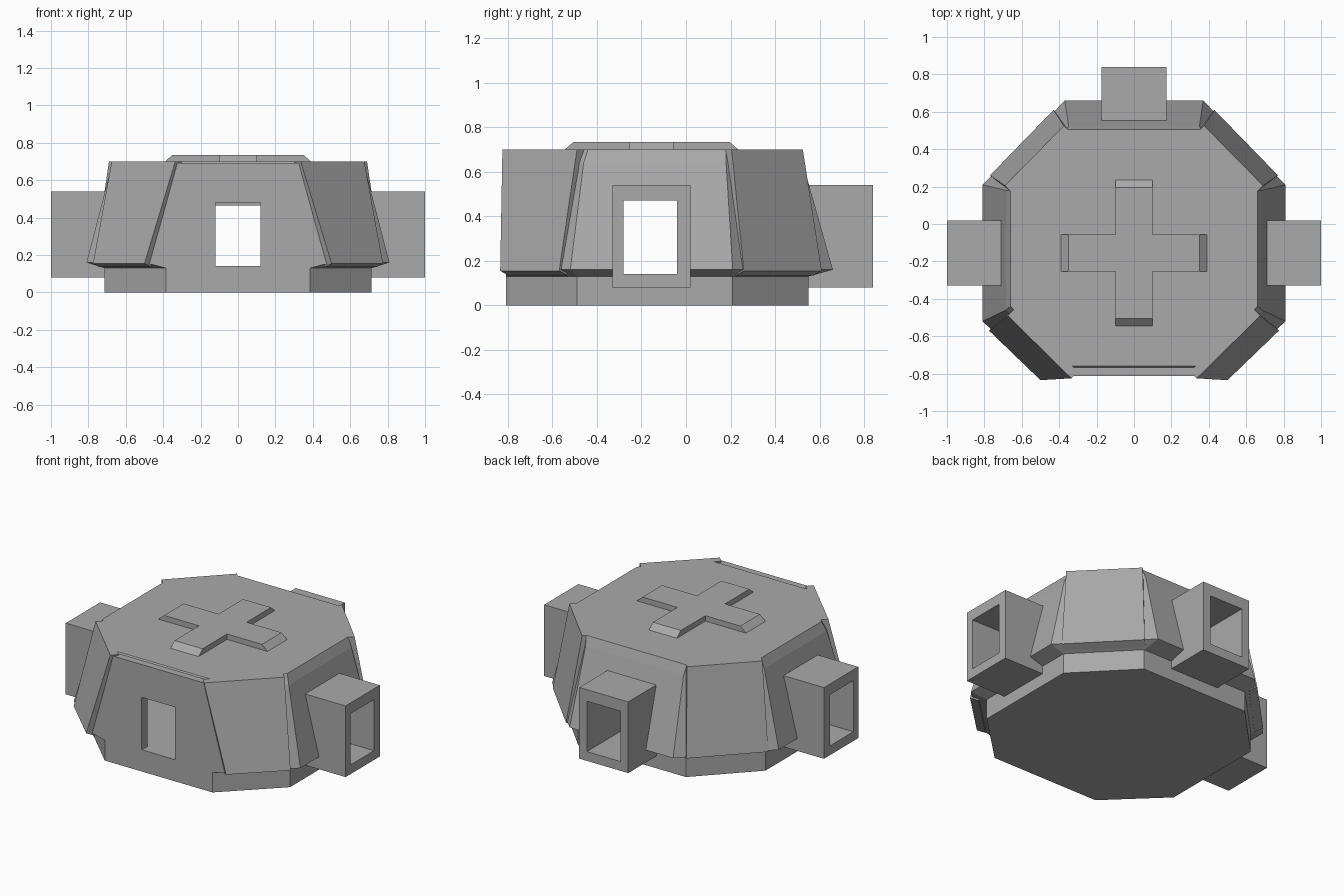
import bpy, bmesh
from mathutils import Vector

cube = bpy.data.objects.get("Cube")
if cube:
    bpy.data.objects.remove(cube, do_unlink=True)

GREY = (0.40, 0.40, 0.40, 1)
mat = bpy.data.materials.new("concrete_grey")
mat.use_nodes = True
mat.diffuse_color = GREY
mat.node_tree.nodes["Principled BSDF"].inputs["Base Color"].default_value = GREY


def loft(name, rings):
    """Closed solid through rings of equal point count."""
    bm = bmesh.new()
    loops = [[bm.verts.new(p) for p in ring] for ring in rings]
    n = len(loops[0])
    for a, b in zip(loops, loops[1:]):
        for i in range(n):
            j = (i + 1) % n
            bm.faces.new((a[i], a[j], b[j], b[i]))
    bm.faces.new(loops[0][::-1])
    bm.faces.new(loops[-1])
    bmesh.ops.recalc_face_normals(bm, faces=bm.faces)
    mesh = bpy.data.meshes.new(name)
    bm.to_mesh(mesh)
    bm.free()
    mesh.materials.append(mat)
    obj = bpy.data.objects.new(name, mesh)
    bpy.context.collection.objects.link(obj)
    return obj


def box(name, x0, x1, y0, y1, z0, z1):
    base = [(x0, y0), (x1, y0), (x1, y1), (x0, y1)]
    return loft(name, [[(x, y, z) for x, y in base] for z in (z0, z1)])


def octagon(z, hx, front, back, front_x, back_x, side_front, side_back):
    half = [(front_x, front), (hx, side_front), (hx, side_back), (back_x, back)]
    pts = half + [(-x, y) for x, y in reversed(half)]
    return [(x, y, z) for x, y in pts]


def cut(obj, cutters):
    for c in cutters:
        mod = obj.modifiers.new("opening", 'BOOLEAN')
        mod.operation = 'DIFFERENCE'
        mod.solver = 'EXACT'
        mod.object = c
    bpy.context.view_layer.update()
    deps = bpy.context.evaluated_depsgraph_get()
    mesh = bpy.data.meshes.new_from_object(obj.evaluated_get(deps))
    obj.modifiers.clear()
    obj.data = mesh


# Main hull: plinth, overhanging sloped walls and chamfered roof
BASE = (0.715, -0.81, 0.55, 0.385, 0.385, -0.49, 0.21)
hull = loft("hull", [
    octagon(0, *BASE),
    octagon(0.13, *BASE),
    octagon(0.16, 0.81, -0.81, 0.66, 0.5, 0.37, -0.52, 0.21),
    octagon(0.64, 0.685, -0.81, 0.525, 0.35, 0.35, -0.46, 0.18),
    octagon(0.70, 0.66, -0.76, 0.505, 0.36, 0.36, -0.44, 0.18),
])

# Upright front wall
front_wall = loft("front_wall", [
    [(s * x, y, z) for s, y in ((-1, -0.812), (1, -0.812), (1, -0.76), (-1, -0.76))]
    for x, z in ((0.5, 0.15), (0.335, 0.692))])

# Entrance tunnels on both sides and the back
tunnels = [
    box("left_tunnel", 0.66, 1.0, -0.33, 0.02, 0.08, 0.54),
    box("right_tunnel", -1.0, -0.66, -0.33, 0.02, 0.08, 0.54),
    box("back_tunnel", -0.175, 0.175, 0.5, 0.84, 0.08, 0.54),
]

# Hollow room, passages and front window
room = loft("room_cutter", [
    octagon(0.14, 0.65, -0.75, 0.49, 0.36, 0.36, -0.45, 0.17),
    octagon(0.64, 0.62, -0.75, 0.46, 0.31, 0.31, -0.42, 0.14)])
side_passage = box("side_cutter", -1.1, 1.1, -0.28, -0.04, 0.14, 0.47)
back_passage = box("back_cutter", -0.12, 0.12, 0, 1, 0.14, 0.465)
window = box("window_cutter", -0.12, 0.12, -1, 0, 0.14, 0.48)
cutters = [room, side_passage, back_passage, window]
cut(hull, cutters)
cut(front_wall, [window])
for t in tunnels[:2]:
    cut(t, [side_passage])
cut(tunnels[2], [back_passage])
for c in cutters:
    bpy.data.objects.remove(c, do_unlink=True)


# Thick sloped armour panels on the four diagonals
def panel(name, side, dy, bottom, top, thick=0.05):
    inward = Vector((-1, -dy, 0)).normalized() * thick
    outer = [Vector((*p, 0.155)) for p in bottom] + [Vector((*p, 0.70)) for p in reversed(top)]
    inner = [p + inward for p in outer]
    for p in inner[:2]:
        p.z = 0.135
    loft(name, [[(side * p.x, p.y, p.z) for p in ring] for ring in (outer, inner)])


for label, side in (("left", 1), ("right", -1)):
    panel(f"front_{label}_panel", side, -1,
          [(0.5, -0.835), (0.775, -0.57)], [(0.335, -0.825), (0.675, -0.49)])
    panel(f"back_{label}_panel", side, 1,
          [(0.43, 0.61), (0.77, 0.26)], [(0.375, 0.525), (0.69, 0.205)])


# Raised cross on the roof with chamfered arm ends
def cross_ring(z, reach, w=0.1, cy=-0.155):
    pts = []
    x, y = 1, 0
    for _ in range(4):
        for along, across in ((reach, -w), (reach, w), (w, w)):
            pts.append((x * along - y * across, cy + y * along + x * across, z))
        x, y = -y, x
    return pts


loft("roof_cross", [cross_ring(0.695, 0.395), cross_ring(0.70, 0.39), cross_ring(0.735, 0.35)])
